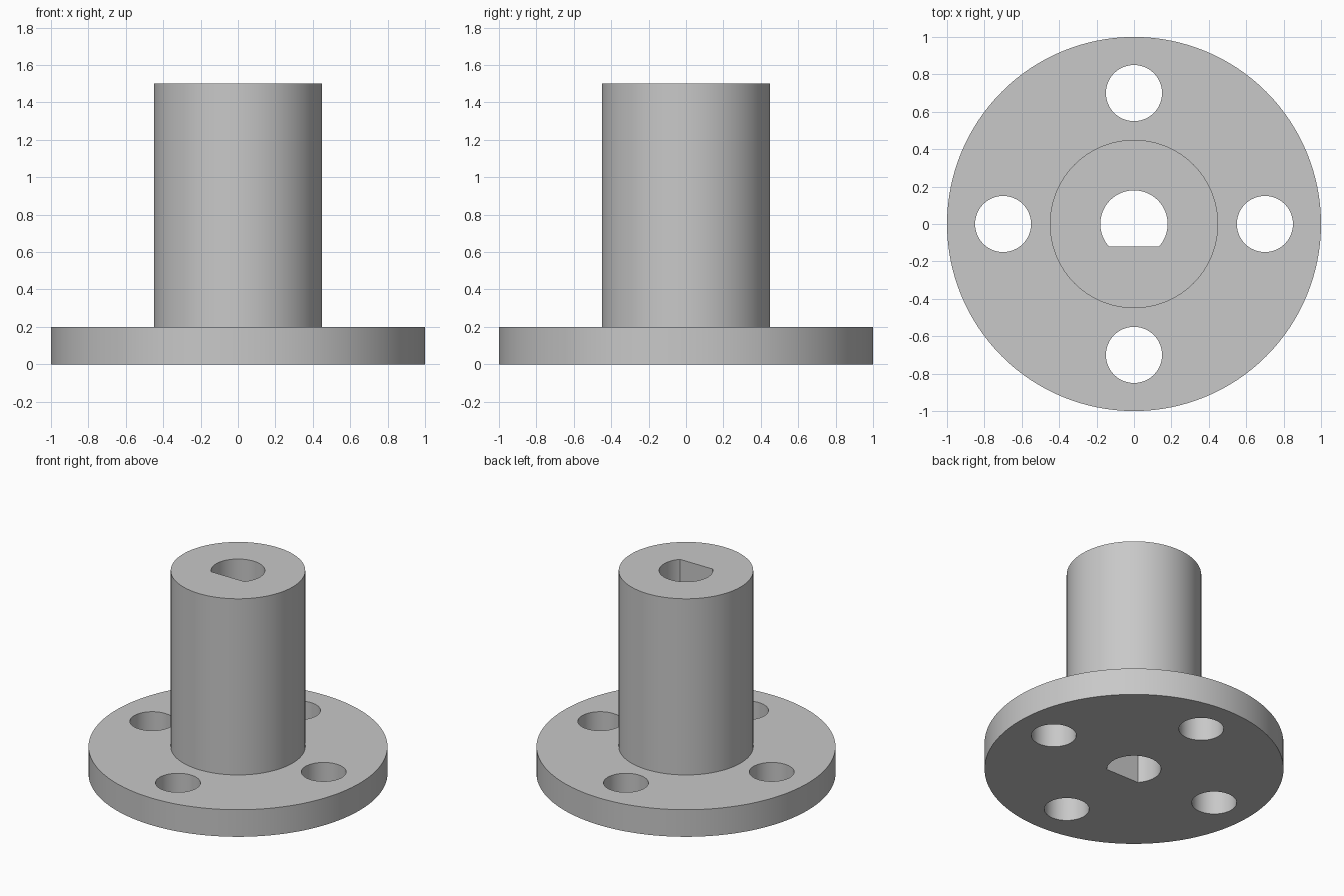
import bpy
import math

FLANGE_R, FLANGE_H = 1.0, 0.2
HUB_R, TOP = 0.45, 1.5
BORE_R, FLAT_Y = 0.18, -0.12
BOLT_R, BOLT_RING = 0.15, 0.7

cube = bpy.data.objects.get("Cube")
if cube:
    bpy.data.objects.remove(cube, do_unlink=True)

grey = bpy.data.materials.new("machined grey")
grey.use_nodes = True
colour = (0.58, 0.58, 0.58, 1)
grey.diffuse_color = colour
grey.node_tree.nodes["Principled BSDF"].inputs["Base Color"].default_value = colour


def cylinder(name, radius, z0, z1, x=0, y=0, sides=64):
    bpy.ops.mesh.primitive_cylinder_add(vertices=sides, radius=radius, depth=z1 - z0,
                                        location=(x, y, (z0 + z1) / 2))
    obj = bpy.context.object
    obj.name = obj.data.name = name
    obj.data.materials.append(grey)
    return obj


def combine(target, other, operation):
    """Apply a boolean and remove the helper."""
    mod = target.modifiers.new(operation.lower(), "BOOLEAN")
    mod.operation, mod.object, mod.solver = operation, other, "EXACT"
    bpy.context.view_layer.objects.active = target
    bpy.ops.object.modifier_apply(modifier=mod.name)
    bpy.data.objects.remove(other, do_unlink=True)


# Round flange with a hub standing on it
body = cylinder("flanged_hub", FLANGE_R, 0, FLANGE_H, sides=128)
combine(body, cylinder("hub", HUB_R, FLANGE_H / 2, TOP, sides=96), "UNION")

# Four bolt holes
for i in range(4):
    a = i * math.pi / 2
    hole = cylinder("bolt_hole", BOLT_R, -0.1, FLANGE_H + 0.1,
                    BOLT_RING * math.cos(a), BOLT_RING * math.sin(a))
    combine(body, hole, "DIFFERENCE")

# D-shaped shaft bore with its flat toward the front
bore = cylinder("shaft_bore", BORE_R, -0.1, TOP + 0.1)
bpy.ops.mesh.primitive_cube_add(size=1, location=(0, FLAT_Y - 0.25, TOP / 2))
flat = bpy.context.object
flat.scale = (1, 0.5, TOP + 1)
combine(bore, flat, "DIFFERENCE")
combine(body, bore, "DIFFERENCE")

# One material, smooth round walls and crisp edges
body.data.materials.clear()
body.data.materials.append(grey)
for poly in body.data.polygons:
    poly.material_index = 0
bpy.ops.object.select_all(action="DESELECT")
body.select_set(True)
bpy.context.view_layer.objects.active = body
bpy.ops.object.shade_smooth_by_angle(angle=math.radians(30))
